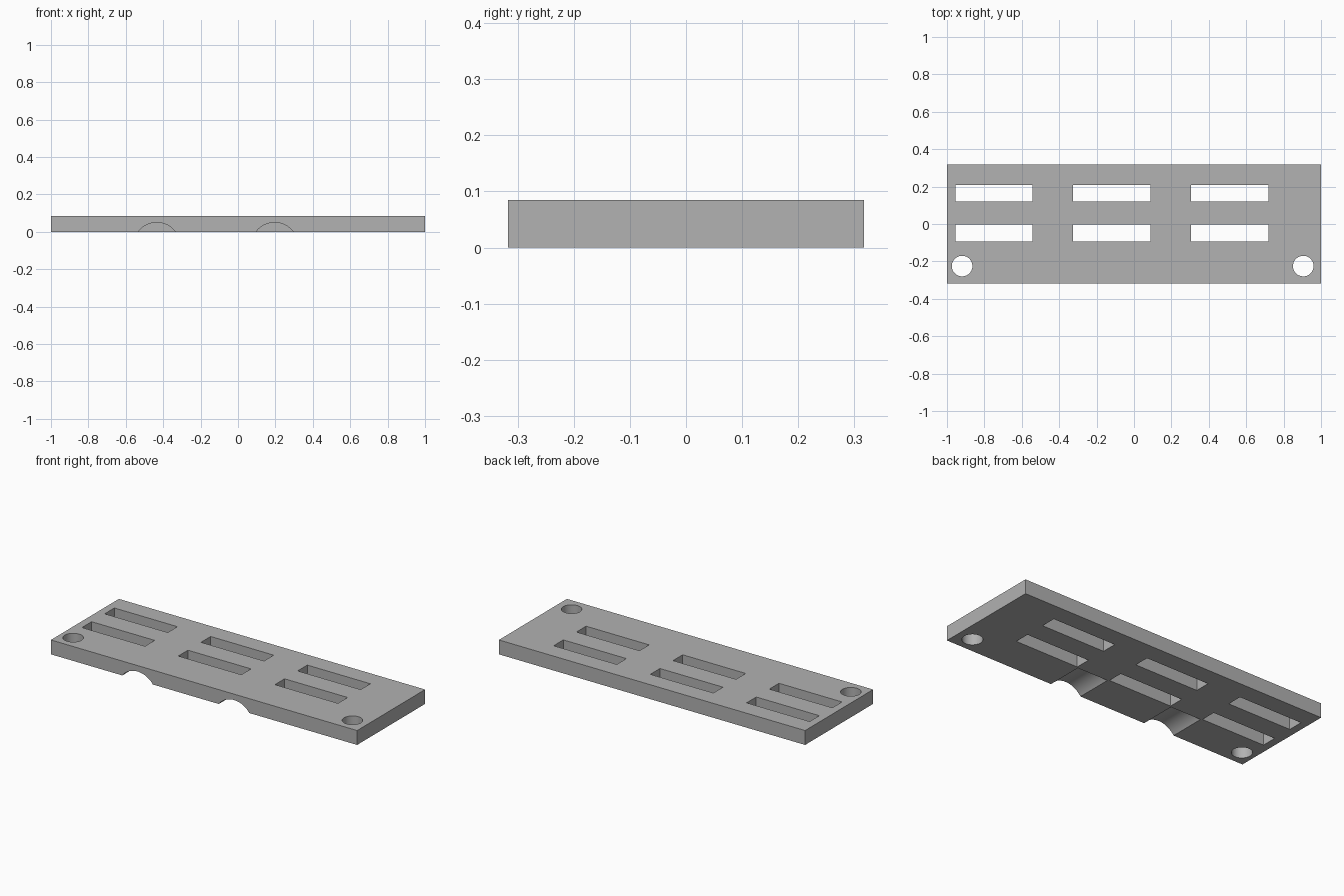
import bpy
import math

old = bpy.data.objects.get("Cube")
if old:
    bpy.data.objects.remove(old, do_unlink=True)

LENGTH, DEPTH, HEIGHT = 2.0, 0.634, 0.085

grey = bpy.data.materials.new("plain_grey")
grey.use_nodes = True
grey.diffuse_color = (0.445, 0.445, 0.445, 1)
grey.node_tree.nodes["Principled BSDF"].inputs["Base Color"].default_value = grey.diffuse_color


def box(name, size, centre):
    bpy.ops.mesh.primitive_cube_add(size=1, location=centre)
    obj = bpy.context.object
    obj.name = name
    obj.scale = size
    bpy.ops.object.transform_apply(location=False, rotation=False, scale=True)
    obj.data.materials.append(grey)
    return obj


def cylinder(name, radius, length, centre, tilt=0.0):
    bpy.ops.mesh.primitive_cylinder_add(vertices=64, radius=radius, depth=length,
                                        location=centre, rotation=(tilt, 0, 0))
    obj = bpy.context.object
    obj.name = name
    obj.data.materials.append(grey)
    return obj


plate = box("plate", (LENGTH, DEPTH, HEIGHT), (0, 0, HEIGHT / 2))
cutters = []

# Two rows of three slots through the plate
for x in (-0.748, -0.119, 0.512):
    for y in (-0.048, 0.164):
        cutters.append(box("slot_cutter", (0.412, 0.09, 0.4), (x, y, HEIGHT / 2)))

# Round mounting holes near the front corners
for x in (-0.919, 0.905):
    cutters.append(cylinder("hole_cutter", 0.055, 0.4, (x, -0.225, HEIGHT / 2)))

# Shallow arched grooves under the front edge
groove_end, groove_length = -0.1, 0.4
for x in (-0.434, 0.196):
    cutters.append(cylinder("groove_cutter", 0.125, groove_length,
                            (x, groove_end - groove_length / 2, -0.075), math.pi / 2))

# Cut every opening, then discard the cutters
bpy.ops.object.select_all(action='DESELECT')
plate.select_set(True)
bpy.context.view_layer.objects.active = plate
for cutter in cutters:
    cutter.hide_render = True
    cut = plate.modifiers.new("cut", 'BOOLEAN')
    cut.operation = 'DIFFERENCE'
    cut.solver = 'EXACT'
    cut.object = cutter
    bpy.ops.object.modifier_apply(modifier=cut.name)
    bpy.data.objects.remove(cutter, do_unlink=True)

bpy.ops.object.shade_smooth_by_angle(angle=math.radians(30))
